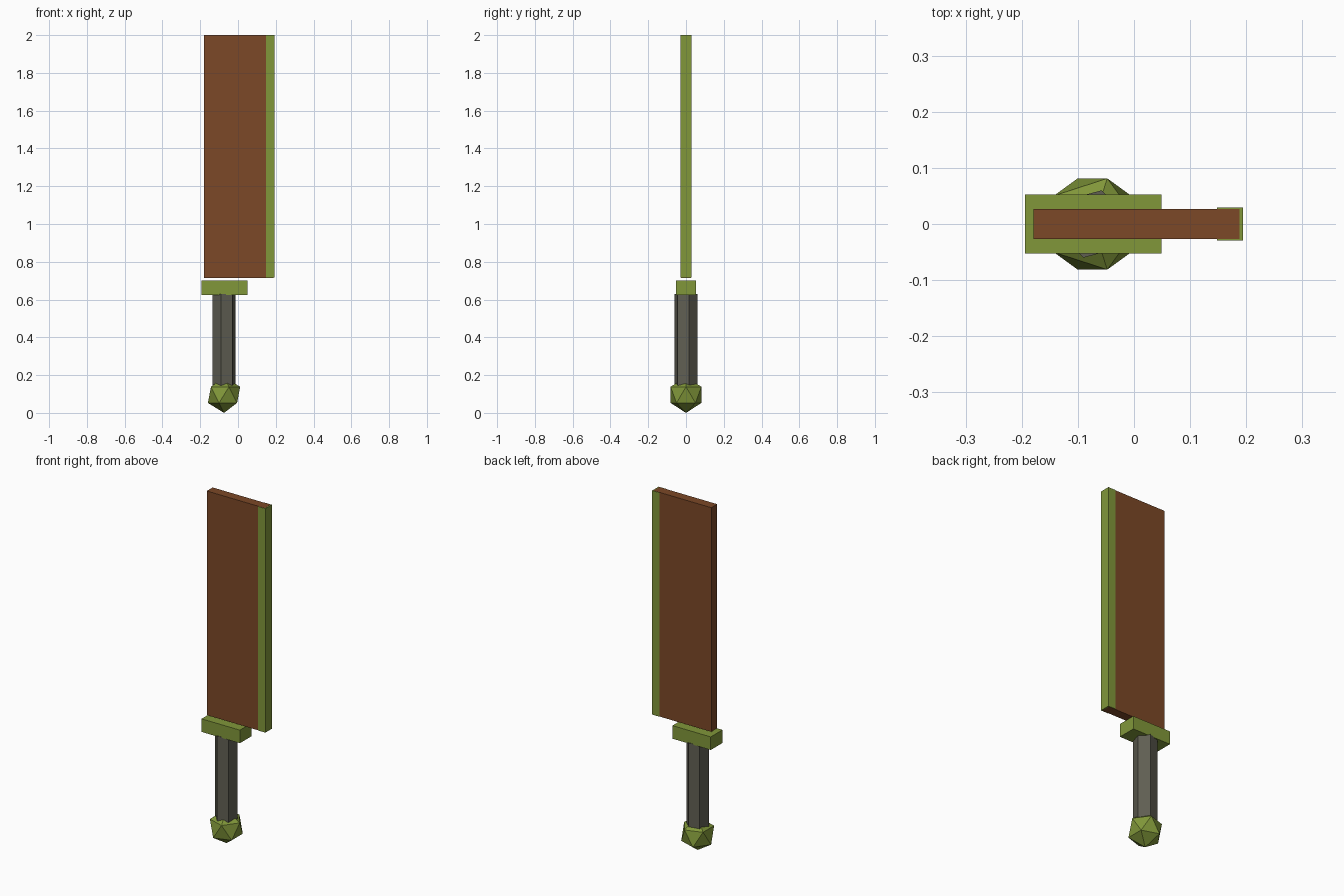
import bpy
from math import radians

default = bpy.data.objects.get("Cube")
if default:
    bpy.data.objects.remove(default, do_unlink=True)


def material(name, rgb):
    """Flat material from linear colour values."""
    mat = bpy.data.materials.new(name)
    mat.use_nodes = True
    mat.diffuse_color = (*rgb, 1)
    mat.node_tree.nodes["Principled BSDF"].inputs["Base Color"].default_value = (*rgb, 1)
    return mat


def finish(name, mat):
    obj = bpy.context.object
    obj.name = obj.data.name = name
    obj.data.materials.append(mat)
    return obj


def box(name, mat, x, y, z):
    """Box from (min, max) ranges in x and z and a half depth y."""
    bpy.ops.mesh.primitive_cube_add(size=1, location=(sum(x) / 2, 0, sum(z) / 2))
    bpy.context.object.scale = (x[1] - x[0], 2 * y, z[1] - z[0])
    bpy.ops.object.transform_apply(location=False, rotation=False)
    return finish(name, mat)


green = material("olive green", (0.22, 0.31, 0.042))
brown = material("rust brown", (0.20, 0.065, 0.020))
grey = material("warm grey", (0.115, 0.112, 0.085))

GRIP_X = -0.074

# Blade slab with a slightly thicker cutting edge
box("blade", brown, (-0.179, 0.188), 0.0265, (0.715, 2.0))
box("blade_edge", green, (0.148, 0.194), 0.0295, (0.7155, 1.9995))

# Guard, floating just below the blade
box("guard", green, (-0.194, 0.049), 0.053, (0.625, 0.70))

# Six-sided grip, twisted about its axis
bottom, top = 0.13, 0.63
bpy.ops.mesh.primitive_cylinder_add(
    vertices=6, radius=0.062, depth=top - bottom,
    location=(GRIP_X, 0, (bottom + top) / 2), rotation=(0, 0, radians(-15)))
finish("grip", grey)

# Faceted pommel
radius = 0.0955
bpy.ops.mesh.primitive_ico_sphere_add(
    subdivisions=1, radius=radius, location=(GRIP_X, 0, radius))
finish("pommel", green)
